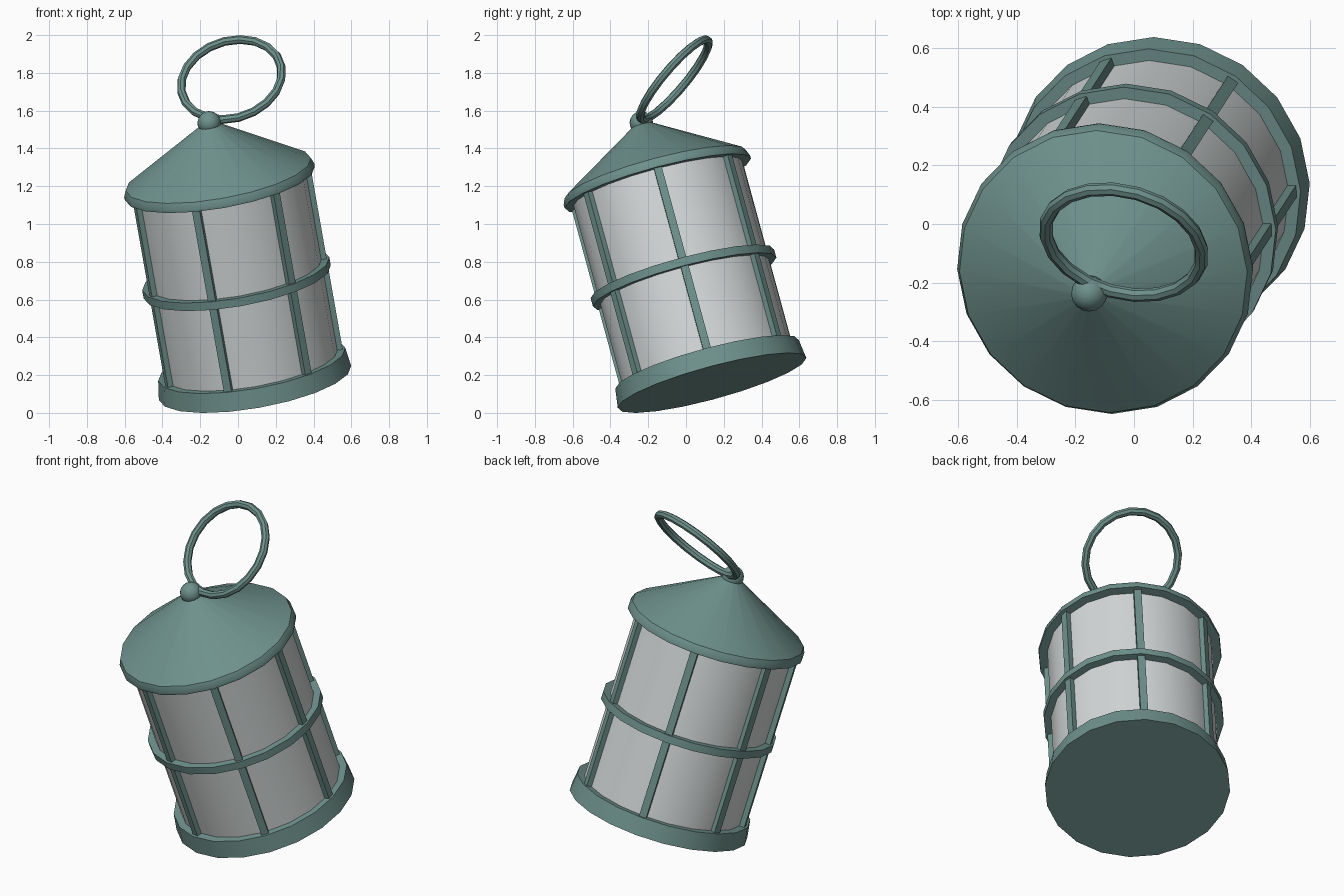
import bpy, bmesh, math
from mathutils import Matrix, Vector

if "Cube" in bpy.data.objects:
    bpy.data.objects.remove(bpy.data.objects["Cube"])

# Whole lantern leans: 15 degrees about x, then -10 degrees about y
TILT = (Matrix.Translation((0.09, 0.138, 0.159))
        @ Matrix.Rotation(math.radians(-10), 4, 'Y')
        @ Matrix.Rotation(math.radians(15), 4, 'X'))
SIDES = 20


def material(name, rgb):
    m = bpy.data.materials.new(name)
    m.diffuse_color = (*rgb, 1)
    m.use_nodes = True
    m.node_tree.nodes["Principled BSDF"].inputs["Base Color"].default_value = m.diffuse_color
    return m


metal = material("teal_metal", (0.156, 0.283, 0.262))
glass = material("pale_glass", (0.66, 0.69, 0.69))


def finish(name, bm, mat, matrix=TILT, smooth=True):
    bmesh.ops.recalc_face_normals(bm, faces=bm.faces)
    me = bpy.data.meshes.new(name)
    bm.to_mesh(me)
    bm.free()
    me.transform(matrix)
    me.materials.append(mat)
    ob = bpy.data.objects.new(name, me)
    bpy.context.collection.objects.link(ob)
    if smooth:
        bpy.ops.object.select_all(action='DESELECT')
        ob.select_set(True)
        bpy.context.view_layer.objects.active = ob
        bpy.ops.object.shade_smooth_by_angle(angle=math.radians(30))
    return ob


def lathe(name, profile, mat, closed=False, caps=False):
    """Turn (radius, height) points around the lantern axis."""
    bm = bmesh.new()
    rings = []
    for r, z in profile:
        rings.append([bm.verts.new((r * math.cos(2 * math.pi * i / SIDES),
                                    r * math.sin(2 * math.pi * i / SIDES), z))
                      for i in range(SIDES)])
    pairs = list(zip(rings, rings[1:]))
    if closed:
        pairs.append((rings[-1], rings[0]))
    for a, b in pairs:
        for i in range(SIDES):
            j = (i + 1) % SIDES
            bm.faces.new((a[i], a[j], b[j], b[i]))
    if caps:
        bm.faces.new(rings[0])
        bm.faces.new(rings[-1])
    return finish(name, bm, mat)


# Base, glass, middle hoop and conical roof
lathe("base", [(0.517, 0), (0.503, 0.103)], metal, caps=True)
lathe("glass_cylinder", [(0.462, 0.08), (0.462, 1.13)], glass, caps=True)
lathe("middle_hoop", [(0.45, 0.562), (0.503, 0.562), (0.503, 0.607), (0.45, 0.607)],
      metal, closed=True)
lathe("roof", [(0.51, 1.11), (0.512, 1.125), (0.498, 1.16), (0.035, 1.445)], metal, caps=True)

# Upright bars on every third side, mirrored about the x axis
for n, step in enumerate((0, 3, 6, 9, 11, 14, 17)):
    bm = bmesh.new()
    bmesh.ops.create_cube(bm, size=1)
    bm.transform(Matrix.Rotation(2 * math.pi * step / SIDES, 4, 'Z')
                 @ Matrix.Translation((0.465, 0, 0.605))
                 @ Matrix.Diagonal((0.046, 0.042, 1.05, 1)))
    finish(f"upright_bar_{n + 1}", bm, metal, smooth=False)

# Ball on the roof tip
bm = bmesh.new()
bmesh.ops.create_uvsphere(bm, u_segments=16, v_segments=10, radius=0.062,
                          matrix=Matrix.Translation((0, 0, 1.447)))
finish("roof_ball", bm, metal)

# Carrying ring, flopped to one side
normal = Vector((0.21, 0.746, -0.63)).normalized()
place = (Matrix.Translation((-0.035, -0.062, 1.765))
         @ normal.to_track_quat('Z', 'Y').to_matrix().to_4x4())
bm = bmesh.new()
N, M = 20, 8
grid = [[bm.verts.new(((0.273 + 0.023 * math.cos(v)) * math.cos(u),
                       (0.273 + 0.023 * math.cos(v)) * math.sin(u),
                       0.023 * math.sin(v)))
         for v in (2 * math.pi * k / M for k in range(M))]
        for u in (2 * math.pi * k / N for k in range(N))]
for i in range(N):
    for k in range(M):
        a, b, l = grid[i], grid[(i + 1) % N], (k + 1) % M
        bm.faces.new((a[k], b[k], b[l], a[l]))
ring = finish("carrying_ring", bm, metal, matrix=place)
for p in ring.data.polygons:
    p.use_smooth = True
bpy.ops.object.shade_smooth()
